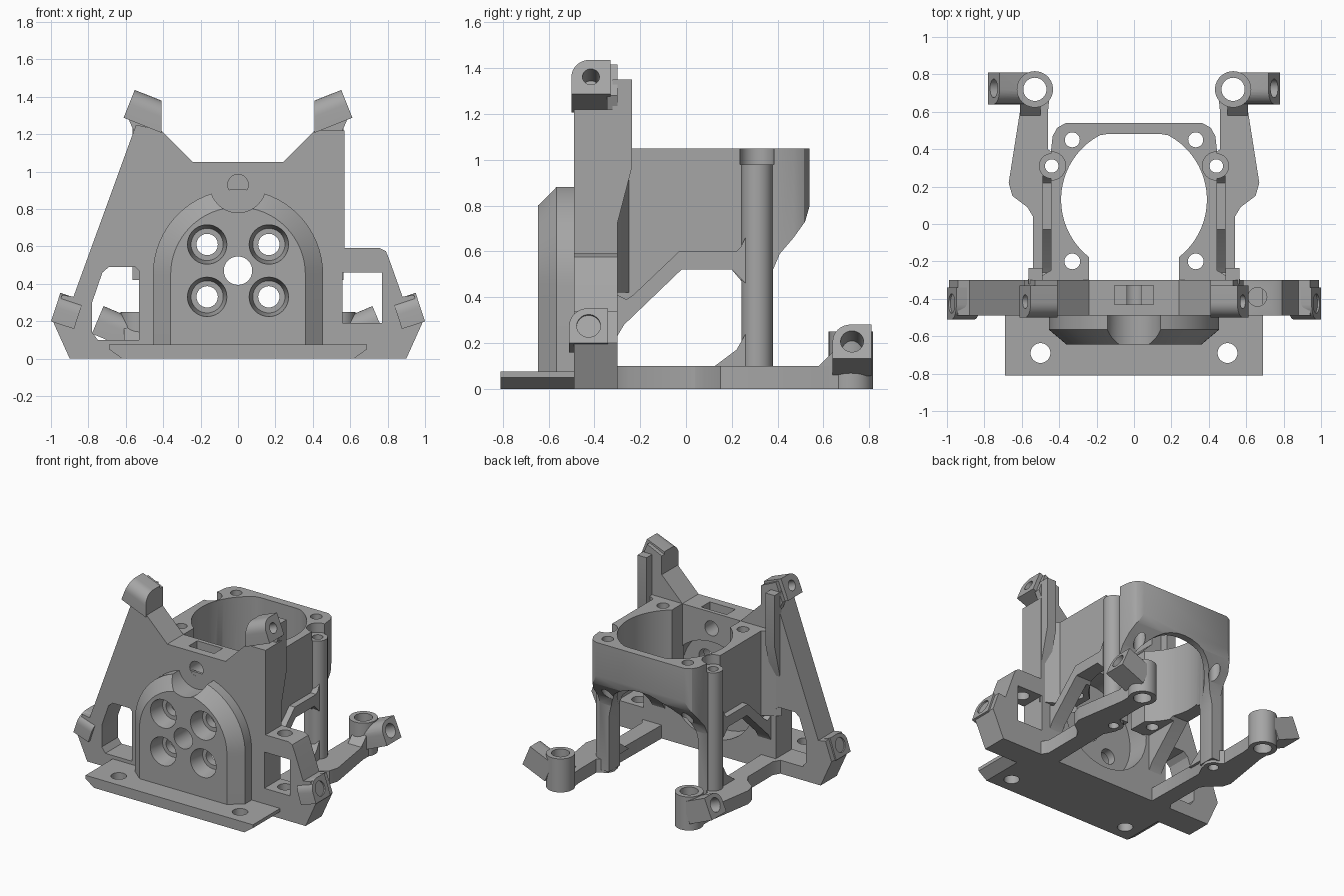
import bpy, bmesh, math
from mathutils import Vector

cube = bpy.data.objects.get("Cube")
if cube:
    bpy.data.objects.remove(cube, do_unlink=True)

grey = bpy.data.materials.new("plain grey")
grey.use_nodes = True
COLOUR = (0.38, 0.38, 0.38, 1)
grey.diffuse_color = COLOUR
grey.node_tree.nodes["Principled BSDF"].inputs["Base Color"].default_value = COLOUR
SIDES = (("left", 1), ("right", -1))


def loft(name, rings):
    """Closed solid through matching rings of points."""
    bm = bmesh.new()
    vs = [[bm.verts.new(p) for p in ring] for ring in rings]
    n = len(vs[0])
    for a, b in zip(vs, vs[1:]):
        for i in range(n):
            j = (i + 1) % n
            bm.faces.new((a[i], a[j], b[j], b[i]))
    bm.faces.new(vs[0])
    bm.faces.new(vs[-1])
    bmesh.ops.recalc_face_normals(bm, faces=bm.faces)
    mesh = bpy.data.meshes.new(name)
    bm.to_mesh(mesh)
    bm.free()
    mesh.materials.append(grey)
    ob = bpy.data.objects.new(name, mesh)
    bpy.context.collection.objects.link(ob)
    return ob


def prism(name, axis, pts, a, b, s=1):
    """Extrude a flat outline along x, y or z; s mirrors it in x."""
    def place(p, d):
        x, y, z = {"x": (d, *p), "y": (p[0], d, p[1]), "z": (*p, d)}[axis]
        return (x * s, y, z)
    return loft(name, [[place(p, d) for p in pts] for d in (a, b)])


def box(name, x, y, z, s=1):
    return prism(name, "z", [(x[0], y[0]), (x[1], y[0]), (x[1], y[1]), (x[0], y[1])], *z, s)


def cyl(name, p, q, r, r2=None, n=40):
    p, q = Vector(p), Vector(q)
    turn = (q - p).to_track_quat("Z", "Y")
    rings = []
    for c, rad in ((p, r), (q, r if r2 is None else r2)):
        rings.append([c + turn @ Vector((rad * math.cos(t), rad * math.sin(t), 0))
                      for t in (math.tau * i / n for i in range(n))])
    return loft(name, rings)


def cut(ob, *cutters):
    for c in cutters:
        m = ob.modifiers.new("cut", "BOOLEAN")
        m.operation, m.solver, m.object = "DIFFERENCE", "EXACT", c
        bpy.context.view_layer.objects.active = ob
        bpy.ops.object.modifier_apply(modifier=m.name)
        bpy.data.objects.remove(c, do_unlink=True)


def hole_z(x, y, r, a=-0.1, b=1.2):
    return cyl("cutter", (x, y, a), (x, y, b), r)


def hole_y(x, z, r, a=-0.8, b=-0.2):
    return cyl("cutter", (x, a, z), (x, b, z), r)


def lug(name, s, end, y0, tilt, length, r):
    """Tilted screw lug, rounded on its upper front edge; end is (x, z)."""
    h, w = 0.08, 0.17
    prof = [(y0, -h), (y0 + w, -h), (y0 + w, h)]
    for i in range(9):
        t = math.pi / 2 * (1 + i / 8)
        prof.append((y0 + h + h * math.cos(t), h * math.sin(t)))
    c, d = math.cos(tilt), math.sin(tilt)

    def place(along, y, up):
        return (s * (end[0] + along * c - up * d), y, end[1] + along * d + up * c)
    ob = loft(name, [[place(a, *p) for p in prof] for a in (0, -length)])
    yc = y0 + 0.085
    cut(ob, cyl("cutter", place(0.05, yc, 0), place(-0.14, yc, 0), r))
    return ob


# Base plate with screw holes
half = [(0.62, 0), (0.69, 0.05), (0.69, 0.075)]
base = prism("base_plate", "y", half + [(-x, z) for x, z in reversed(half)], -0.81, -0.3)
cut(base, *[hole_z(s * 0.5, -0.69, 0.053) for _, s in SIDES])

# Upright front wall with two side windows
outline = [(-0.9, 0), (0.9, 0), (0.99, 0.2), (0.94, 0.34), (0.88, 0.33), (0.805, 0.54),
           (0.79, 0.575), (0.76, 0.59), (0.57, 0.59), (0.57, 1.22), (0.41, 1.22),
           (0.24, 1.05), (-0.24, 1.05), (-0.41, 1.22), (-0.545, 1.25),
           (-0.88, 0.33), (-0.94, 0.34), (-0.99, 0.2)]
wall = prism("front_wall", "y", outline, -0.49, -0.3)
window = [(-0.53, 0.1), (-0.75, 0.1), (-0.78, 0.14), (-0.78, 0.3), (-0.725, 0.46),
          (-0.69, 0.49), (-0.55, 0.49), (-0.53, 0.47)]
cut(wall, prism("cutter", "y", window, -0.7, -0.1),
    box("cutter", (0.56, 0.77), (-0.7, -0.1), (0.19, 0.46)),
    box("cutter", (-0.105, 0.105), (-0.43, -0.33), (0.97, 1.2)),
    hole_z(0.66, -0.39, 0.05, 0.05, 0.7),
    hole_y(0, 0.47, 0.36), hole_y(0, 0.93, 0.055))


# Domed motor cover with bevelled rim
def dome_ring(r, y):
    arc = [(r * math.cos(math.pi * i / 32), 0.45 + r * math.sin(math.pi * i / 32)) for i in range(33)]
    return [(x, y, z) for x, z in [(-r, 0.05), (r, 0.05)] + arc]


dome = loft("motor_cover", [dome_ring(0.455, -0.47), dome_ring(0.455, -0.565), dome_ring(0.36, -0.645)])
cut(dome, hole_y(0, 0.93, 0.15, -0.8, -0.489), hole_y(0, 0.47, 0.076))
for x in (-0.165, 0.165):
    for z in (0.33, 0.61):
        cut(dome, cyl("cutter", (x, -0.66, z), (x, -0.53, z), 0.108, 0.086), hole_y(x, z, 0.057))

# Fan housing: side silhouette, bored from above and arched at the back
side = [(-0.32, 1.05), (0.54, 1.05), (0.54, 0.8), (0.52, 0.73), (0.47, 0.66), (0.41, 0.59),
        (0.38, 0.52), (0.38, 0.02), (0.25, 0.02), (0.25, 0.46), (0.2, 0.52), (-0.02, 0.52),
        (-0.27, 0.28), (-0.3, 0.23), (-0.32, 0.18)]
housing = prism("fan_housing", "x", side, -0.445, 0.445)
bore = []
for i in range(64):
    t = math.tau * i / 64
    bore.append((0.39 * math.cos(t), min(0.48, 0.13 + 0.39 * math.sin(t))))
cut(housing, prism("cutter", "z", bore, -0.1, 1.3),
    box("cutter", (-0.24, 0.24), (-0.4, 0), (-0.1, 1.3)),
    box("cutter", (-0.385, 0.385), (-0.4, 0.24), (0, 0.5)),
    hole_y(0, 0.4, 0.37, 0.2, 0.7),
    box("cutter", (-0.37, 0.37), (0.2, 0.7), (-0.1, 0.4)))
for _, s in SIDES:
    corner = [(0.36, 0.56), (0.365, 0.54), (0.41, 0.515), (0.435, 0.47), (0.445, 0.38), (0.5, 0.38), (0.5, 0.56)]
    cut(housing, prism("cutter", "z", corner, -0.1, 1.3, s),
        hole_z(s * 0.33, 0.45, 0.04), hole_z(s * 0.33, -0.2, 0.042),
        hole_z(s * 0.44, 0.31, 0.075, 0.98), hole_z(s * 0.44, 0.31, 0.036, -0.1, 1))

for label, s in SIDES:
    # Diagonal strut and rail under the housing
    rail = [(-0.32, 0.18), (-0.3, 0.23), (-0.27, 0.28), (-0.02, 0.52), (0.2, 0.52), (0.26, 0.46),
            (0.26, 0.66), (0.24, 0.62), (0.22, 0.6), (-0.03, 0.6), (-0.23, 0.41), (-0.26, 0.39),
            (-0.3, 0.41), (-0.32, 0.46)]
    prism(label + "_strut", "x", rail, 0.4, 0.49, s)

    # Screw post and its foot
    post = cyl(label + "_post", (s * 0.44, 0.31, 0), (s * 0.44, 0.31, 0.98), 0.068)
    cut(post, hole_z(s * 0.44, 0.31, 0.036))
    prism(label + "_post_foot", "x", [(0.1, 0.08), (0.26, 0.08), (0.26, 0.24), (0.22, 0.17)], 0.4, 0.49, s)

    # Rear arm, boss and lug
    path = [(0.41, -0.32), (0.58, -0.32), (0.54, -0.25), (0.54, 0.04), (0.57, 0.09), (0.65, 0.15),
            (0.67, 0.22), (0.61, 0.6), (0.61, 0.7), (0.45, 0.7), (0.46, 0.6), (0.46, 0.4),
            (0.38, 0.34), (0.38, 0.26), (0.42, 0.18)]
    arm = prism(label + "_rear_arm", "z", path, 0, 0.1, s)
    boss = cyl(label + "_rear_boss", (s * 0.53, 0.72, 0), (s * 0.53, 0.72, 0.25), 0.097)
    cut(arm, hole_z(s * 0.53, 0.72, 0.062), hole_z(s * 0.44, 0.31, 0.036))
    cut(boss, hole_z(s * 0.53, 0.72, 0.062))
    rear = lug(label + "_rear_lug", s, (0.75, 0.207), 0.64, 0.4, 0.2, 0.05)
    cut(rear, hole_z(s * 0.53, 0.72, 0.09))
    prism(label + "_arm_web", "x", [(0.56, 0.08), (0.72, 0.08), (0.72, 0.16), (0.64, 0.16)], 0.5, 0.61, s)
    cut(bpy.data.objects[label + "_arm_web"], hole_z(s * 0.53, 0.72, 0.09))

    # Lower side lug and top lug
    lug(label + "_side_lug", s, (0.975, 0.275), -0.51, 0.32, 0.13, 0.052)
    top = lug(label + "_top_lug", s, (0.582, 1.362), -0.5, 0.38, 0.25, 0.037)
    cut(top, box("cutter", (0, 0.41), (-0.6, -0.2), (1, 1.6), s))

    # Backing and rib behind the top lug
    back = [(0.41, 1.2), (0.41, 1.36), (0.53, 1.415), (0.585, 1.28), (0.55, 1.2)]
    prism(label + "_lug_backing", "y", back, -0.345, -0.3, s)
    rib = [(-0.32, 1.35), (-0.235, 1.35), (-0.235, 0.97), (-0.3, 0.72), (-0.32, 0.72)]
    prism(label + "_wall_rib", "x", rib, 0.49, 0.565, s)
    # Wall thickening that ties the housing to the wall
    prism(label + "_wall_fillet", "z", [(0.43, -0.32), (0.565, -0.32), (0.5, -0.28), (0.43, -0.24)], 0.42, 1.05, s)

# Smooth the round faces, keep the edges sharp
bpy.ops.object.select_all(action="DESELECT")
for ob in bpy.context.scene.objects:
    if ob.type == "MESH" and ob.data.materials and ob.data.materials[0] == grey:
        ob.select_set(True)
        bpy.context.view_layer.objects.active = ob
bpy.ops.object.shade_smooth_by_angle(angle=math.radians(30))
